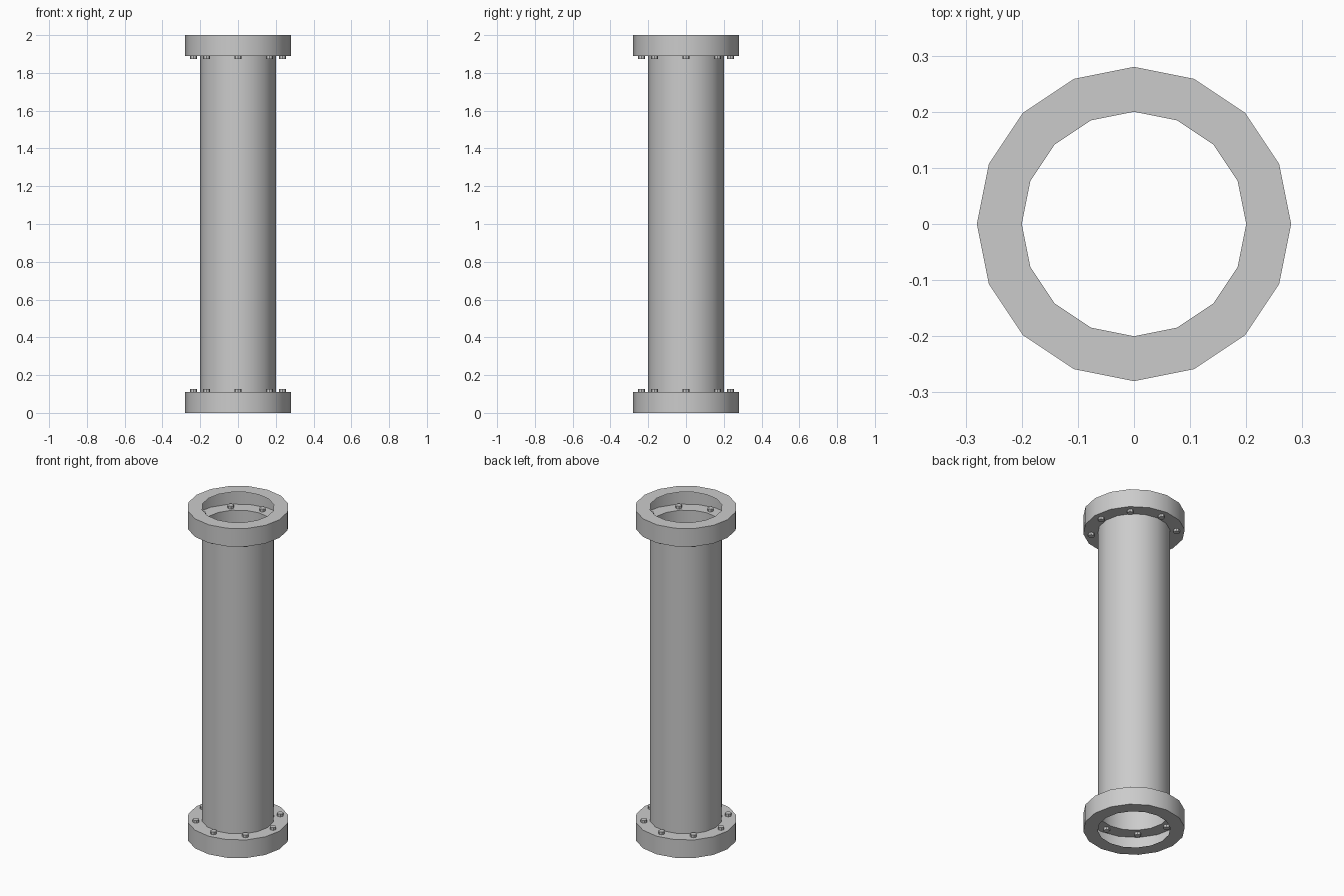
import bpy, bmesh, math

if "Cube" in bpy.data.objects:
    bpy.data.objects.remove(bpy.data.objects["Cube"])

SIDES = 16
R_PIPE, R_FLANGE, R_BOLTS = 0.20, 0.28, 0.235
H, T = 2.0, 0.11


def finish(name, bm):
    mesh = bpy.data.meshes.new(name)
    bm.to_mesh(mesh)
    bm.free()
    obj = bpy.data.objects.new(name, mesh)
    bpy.context.collection.objects.link(obj)
    return obj


def smooth(obj):
    bpy.ops.object.select_all(action='DESELECT')
    obj.select_set(True)
    bpy.context.view_layer.objects.active = obj
    bpy.ops.object.shade_smooth_by_angle(angle=math.radians(30))


def lathe(name, profile):
    """Sweep (radius, z) points, listed bottom to top outside, around z."""
    bm = bmesh.new()
    rings = []
    for r, z in profile:
        angles = [2 * math.pi * i / SIDES for i in range(SIDES)]
        rings.append([bm.verts.new((r * math.cos(a), r * math.sin(a), z)) for a in angles])
    for low, high in zip(rings, rings[1:]):
        for i in range(SIDES):
            j = (i + 1) % SIDES
            bm.faces.new((low[i], low[j], high[j], high[i]))
    obj = finish(name, bm)
    smooth(obj)
    return obj


def bolt(name, angle, z):
    bm = bmesh.new()
    bmesh.ops.create_cone(bm, cap_ends=True, segments=8,
                          radius1=0.018, radius2=0.018, depth=0.032)
    obj = finish(name, bm)
    obj.location = (R_BOLTS * math.cos(angle), R_BOLTS * math.sin(angle), z)


# Open tube between the flanges
lathe("pipe", [(R_PIPE, T), (R_PIPE, H - T)])

# Hollow flanges (no inner wall) with a ring of bolts through the inward face
for label, z0, z1, z_bolt in (("bottom", 0, T, T), ("top", H - T, H, H - T)):
    lathe(label + "_flange", [(R_PIPE, z0), (R_FLANGE, z0), (R_FLANGE, z1), (R_PIPE, z1)])
    for i in range(8):
        bolt(f"{label}_bolt_{i + 1}", i * math.pi / 4, z_bolt)
